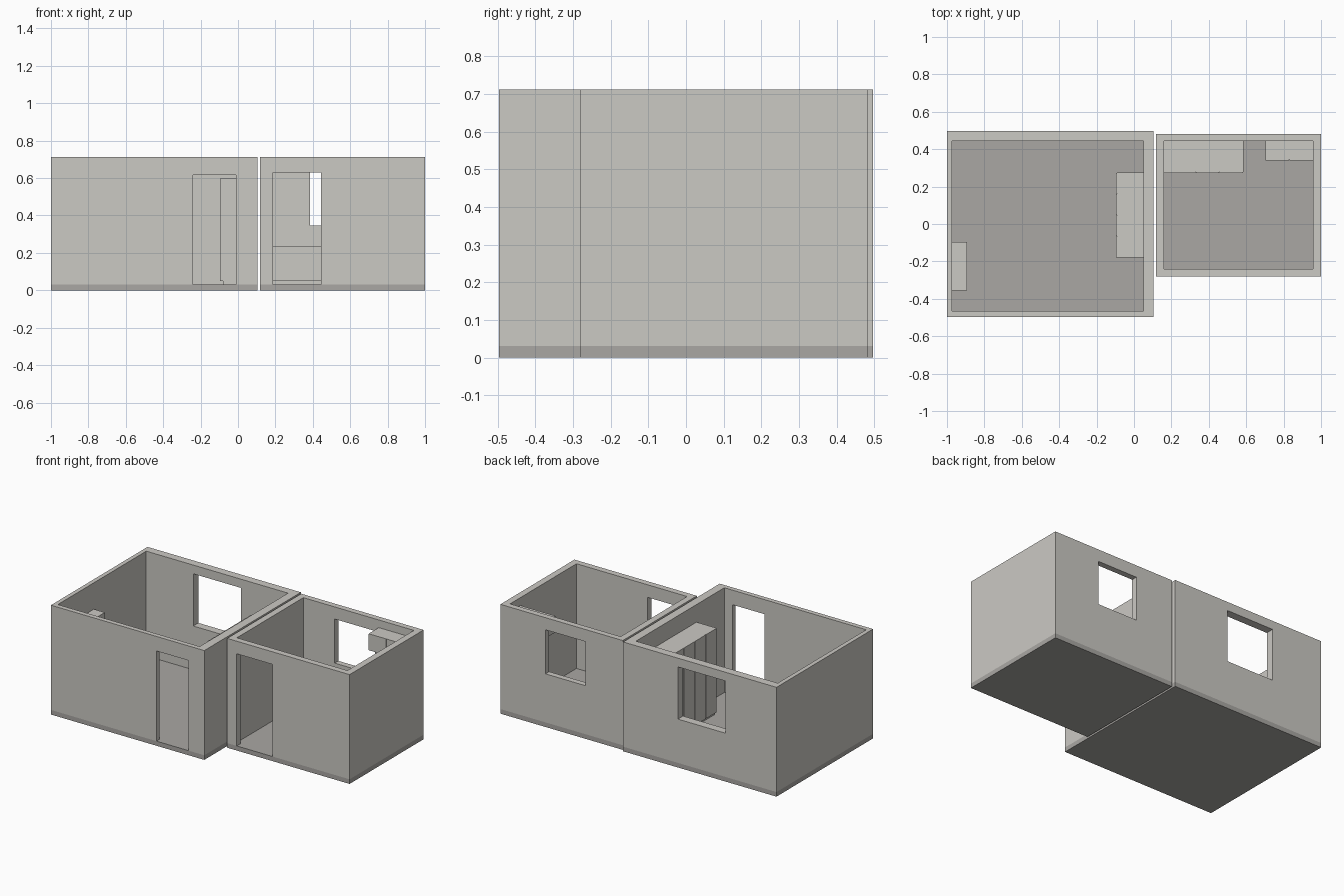
import bpy
import bmesh

if "Cube" in bpy.data.objects:
    bpy.data.objects.remove(bpy.data.objects["Cube"])


def material(name, rgb):
    m = bpy.data.materials.new(name)
    m.diffuse_color = (*rgb, 1)
    m.use_nodes = True
    m.node_tree.nodes["Principled BSDF"].inputs["Base Color"].default_value = m.diffuse_color
    return m


WALL = material("pale_grey", (0.60, 0.585, 0.55))
FLOOR = material("mid_grey", (0.40, 0.39, 0.37))


def add_box(bm, x, y, z):
    """Add a box spanning the given (min, max) ranges."""
    verts = bmesh.ops.create_cube(bm, size=1)["verts"]
    for v in verts:
        for i, (lo, hi) in enumerate((x, y, z)):
            v.co[i] = lo if v.co[i] < 0 else hi


def part(name, mat, *boxes):
    bm = bmesh.new()
    for b in boxes:
        add_box(bm, *b)
    me = bpy.data.meshes.new(name)
    bm.to_mesh(me)
    bm.free()
    me.materials.append(mat)
    ob = bpy.data.objects.new(name, me)
    bpy.context.collection.objects.link(ob)
    return ob


BASE, TOP = 0.03, 0.712


def room(name, outer, inner, door, window):
    """Floor slab plus a wall ring with a front door and a back window cut out."""
    (x0, x1), (y0, y1) = outer
    (ix0, ix1), (iy0, iy1) = inner
    part(name + "_floor", FLOOR, ((x0, x1), (y0, y1), (0, BASE)))
    walls = part(name + "_walls", WALL, ((x0, x1), (y0, y1), (BASE, TOP)))
    cuts = {
        "interior": ((ix0, ix1), (iy0, iy1), (BASE - 0.1, TOP + 0.1)),
        "door": (door[0], (y0 - 0.1, iy0 + 0.05), (BASE - 0.1, door[1])),
        "window": (window[0], (iy1 - 0.05, y1 + 0.1), window[1]),
    }
    for label, cut in cuts.items():
        cutter = part(f"{name}_{label}_cutter", WALL, cut)
        mod = walls.modifiers.new(label, "BOOLEAN")
        mod.operation, mod.solver, mod.object = "DIFFERENCE", "EXACT", cutter
        bpy.context.view_layer.objects.active = walls
        bpy.ops.object.modifier_apply(modifier=label)
        bpy.data.objects.remove(cutter)


room("large_room", ((-1, 0.105), (-0.497, 0.497)), ((-0.972, 0.05), (-0.466, 0.444)),
     ((-0.24, -0.01), 0.617), ((-0.633, -0.29), (0.315, 0.655)))
room("small_room", ((0.118, 1), (-0.28, 0.482)), ((0.16, 0.957), (-0.24, 0.444)),
     ((0.187, 0.444), 0.63), ((0.386, 0.675), (0.346, 0.633)))

GAP, THICK = 0.002, 0.006


def fronts(edges):
    """Door ranges between seams, leaving a narrow gap."""
    return [(a + GAP / 2, b - GAP / 2) for a, b in zip(edges, edges[1:])]


# Wardrobe on a recessed plinth, four doors facing -x
part("wardrobe_plinth", WALL, ((-0.08, 0.05), (-0.18, 0.275), (BASE, 0.05)))
part("wardrobe_body", WALL, ((-0.096 + THICK, 0.05), (-0.18, 0.275), (0.05, 0.597)))
part("wardrobe_doors", WALL, *[((-0.096, -0.096 + THICK), r, (0.05, 0.597))
     for r in fronts([-0.18 + 0.11375 * i for i in range(5)])])

# Bookcase against the left wall
part("bookcase", WALL, ((-0.972, -0.893), (-0.355, -0.095), (BASE, 0.54)))

# Kitchen base cabinet with doors facing the front
part("base_cabinet_plinth", WALL, ((0.16, 0.585), (0.29, 0.444), (BASE, 0.05)))
part("base_cabinet_body", WALL, ((0.16, 0.585), (0.273 + THICK, 0.444), (0.05, 0.235)))
part("base_cabinet_doors", WALL, *[(r, (0.273, 0.273 + THICK), (0.05, 0.235))
     for r in fronts([0.16, 0.33, 0.455, 0.585])])

# Wall-hung cabinet with two doors
part("wall_cabinet_body", WALL, ((0.703, 0.957), (0.34 + THICK, 0.444), (0.555, 0.662)))
part("wall_cabinet_doors", WALL, *[(r, (0.34, 0.34 + THICK), (0.555, 0.662))
     for r in fronts([0.703, 0.83, 0.957])])
